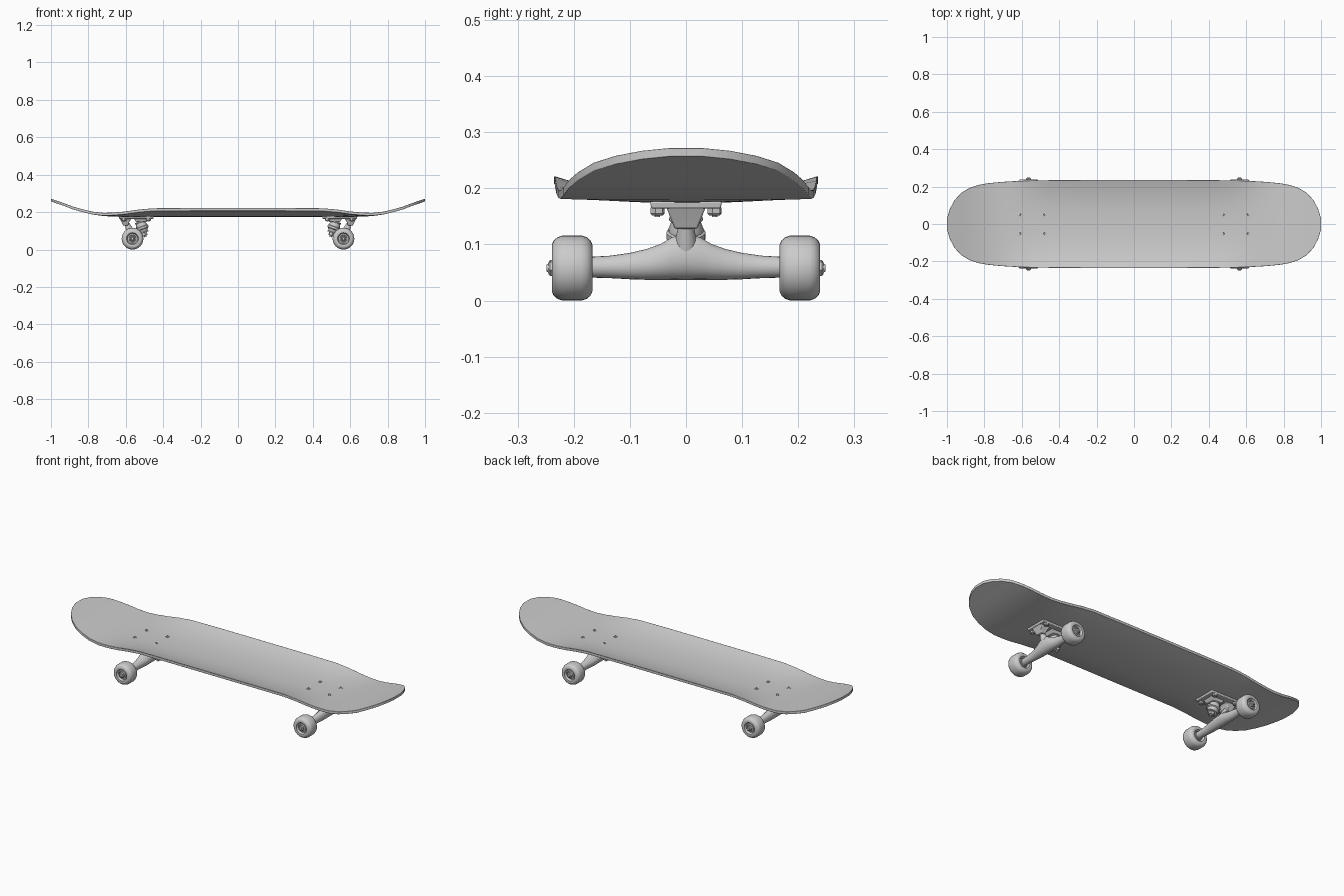
import bpy, bmesh, math
from mathutils import Vector

if "Cube" in bpy.data.objects:
    bpy.data.objects.remove(bpy.data.objects["Cube"])


def finish(name, bm, angle=35, bevel=0.0):
    bmesh.ops.recalc_face_normals(bm, faces=bm.faces[:])
    me = bpy.data.meshes.new(name)
    bm.to_mesh(me)
    bm.free()
    ob = bpy.data.objects.new(name, me)
    bpy.context.collection.objects.link(ob)
    bpy.ops.object.select_all(action='DESELECT')
    bpy.context.view_layer.objects.active = ob
    ob.select_set(True)
    bpy.ops.object.shade_smooth_by_angle(angle=math.radians(angle))
    if bevel:
        mod = ob.modifiers.new("soft_edges", 'BEVEL')
        mod.width, mod.segments, mod.limit_method = bevel, 2, 'ANGLE'
        mod.angle_limit = math.radians(40)
    return ob


def loft(name, rings, angle=35, bevel=0.0):
    """Skin a list of equal-length point rings and cap both ends."""
    bm = bmesh.new()
    rows = [[bm.verts.new(p) for p in ring] for ring in rings]
    n = len(rows[0])
    for a, b in zip(rows, rows[1:]):
        for i in range(n):
            j = (i + 1) % n
            bm.faces.new((a[i], a[j], b[j], b[i]))
    bm.faces.new(rows[0])
    bm.faces.new(rows[-1])
    return finish(name, bm, angle, bevel)


def turned(name, origin, axis, profile, n=24, angle=35):
    """Turn (distance, radius) pairs around an axis."""
    d = Vector(axis).normalized()
    u = d.orthogonal().normalized()
    v = d.cross(u)
    rings = [[Vector(origin) + d * t + (u * math.cos(k * math.tau / n)
              + v * math.sin(k * math.tau / n)) * r for k in range(n)]
             for t, r in profile]
    return loft(name, rings, angle)


def tapered_box(name, levels, bevel=0.003):
    """Levels are (z, x0, x1, half depth)."""
    return loft(name, [[(x0, -h, z), (x1, -h, z), (x1, h, z), (x0, h, z)]
                       for z, x0, x1, h in levels], 30, bevel)


# Deck stations: x, half width, top height on the centre line, concave depth
half = [(0, .235, .189, .033), (.25, .235, .189, .033), (.45, .234, .189, .032),
        (.53, .233, .189, .025), (.60, .231, .189, .015), (.66, .228, .191, .007),
        (.72, .224, .194, .002), (.78, .218, .203, 0), (.83, .209, .215, 0),
        (.88, .193, .229, 0), (.925, .165, .246, 0), (.96, .127, .258, 0),
        (.985, .08, .267, 0), (1, .03, .272, 0)]
stations = [(-x, w, z, c) for x, w, z, c in reversed(half[1:])] + half
bm = bmesh.new()
cols = 16
grid = []
for x, w, z, c in stations:
    vs = [2 * k / cols - 1 for k in range(cols + 1)]
    grid.append([bm.verts.new((x, w * v, z + c * abs(v) ** 2.4)) for v in vs])
for a, b in zip(grid, grid[1:]):
    for k in range(cols):
        bm.faces.new((a[k], b[k], b[k + 1], a[k + 1]))
ext = bmesh.ops.extrude_face_region(bm, geom=bm.faces[:], use_keep_orig=True)
for e in ext["geom"]:
    if isinstance(e, bmesh.types.BMVert):
        e.co.z -= .015
finish("deck", bm, 40, .003)

for s, end in ((-1, "left"), (1, "right")):
    # Baseplate with pivot housing and kingpin boss
    tapered_box(end + "_baseplate", [(.164, s * .452, s * .635, .062),
                                     (.177, s * .450, s * .637, .064)])
    tapered_box(end + "_pivot_housing", [(.170, s * .568, s * .634, .036),
                                         (.150, s * .580, s * .624, .029),
                                         (.128, s * .588, s * .614, .020)])
    tapered_box(end + "_kingpin_boss", [(.170, s * .470, s * .560, .034),
                                        (.148, s * .488, s * .545, .028)])

    # Kingpin stack: bushings, washers and nut along a tilted axis
    top = (s * .528, 0, .160)
    axis = (-s * .36, 0, -1)
    turned(end + "_bushings", top, axis,
           [(.010, .026), (.014, .030), (.017, .030), (.018, .025), (.034, .031),
            (.040, .031), (.055, .029), (.070, .022), (.071, .026), (.075, .026)])
    turned(end + "_kingpin", top, axis, [(0, .008), (.098, .008)], 12)
    turned(end + "_kingpin_nut", top, axis, [(.075, .016), (.090, .016), (.092, .013)], 6)
    turned(end + "_hanger_ring", top, axis,
           [(.038, .030), (.041, .035), (.052, .035), (.055, .030)])

    # Hanger: rounded sections along the axle, leaning towards the pivot
    secs = [(.170, .019, .078, .041), (.135, .019, .080, .040), (.100, .021, .085, .038),
            (.070, .025, .092, .037), (.045, .029, .101, .037), (.025, .031, .113, .037),
            (0, .032, .119, .037)]
    secs = secs + [(-y, r, t, b) for y, r, t, b in reversed(secs[:-1])]
    rings = []
    for y, r, t, b in secs:
        ring = []
        for k in range(20):
            a = k * math.tau / 20
            z = (t + b) / 2 + (t - b) / 2 * math.sin(a)
            taper = 1 - .45 * max(0, z - .075) / .045
            x = .563 + r * taper * math.cos(a) + .4 * max(0, z - .075)
            ring.append((s * x, y, z))
        rings.append(ring)
    loft(end + "_hanger", rings, 50)
    turned(end + "_pivot", (s * .572, 0, .085), (s * .4, 0, 1),
           [(0, .022), (.03, .018), (.06, .012)], 16)

    # Axle, wheels and axle nuts
    turned(end + "_axle", (s * .564, -.249, .058), (0, 1, 0),
           [(0, .006), (.003, .008), (.495, .008), (.498, .006)], 12)
    for m, side in ((-1, "front"), (1, "back")):
        c = (s * .564, 0, .058)
        tag = end + "_" + side
        turned(tag + "_wheel", c, (0, m, 0),
               [(.182, .010), (.182, .026), (.168, .032), (.167, .042), (.170, .049),
                (.177, .055), (.186, .058), (.220, .058), (.229, .055), (.236, .049),
                (.239, .042), (.238, .032), (.226, .027), (.226, .010)], 32)
        turned(tag + "_bearing", c, (0, m, 0),
               [(.172, .012), (.172, .022), (.231, .022), (.232, .020), (.229, .018),
                (.229, .012), (.236, .012)], 24)
        turned(tag + "_axle_nut", c, (0, m, 0),
               [(.232, .015), (.242, .015), (.245, .011)], 6)

    # Mounting bolts: heads on the deck, nuts under the plate
    for i, bx in enumerate((.478, .610)):
        for m, side in ((-1, "front"), (1, "back")):
            p = (s * bx, m * .051, 0)
            tag = "%s_%s_%d" % (end, side, i + 1)
            turned(tag + "_bolt", p, (0, 0, 1),
                   [(.149, .005), (.186, .005), (.187, .010), (.1915, .010),
                    (.1925, .008), (.1925, .005), (.190, .004)], 12)
            turned(tag + "_bolt_nut", p, (0, 0, 1),
                   [(.152, .010), (.155, .013), (.166, .013)], 6)
